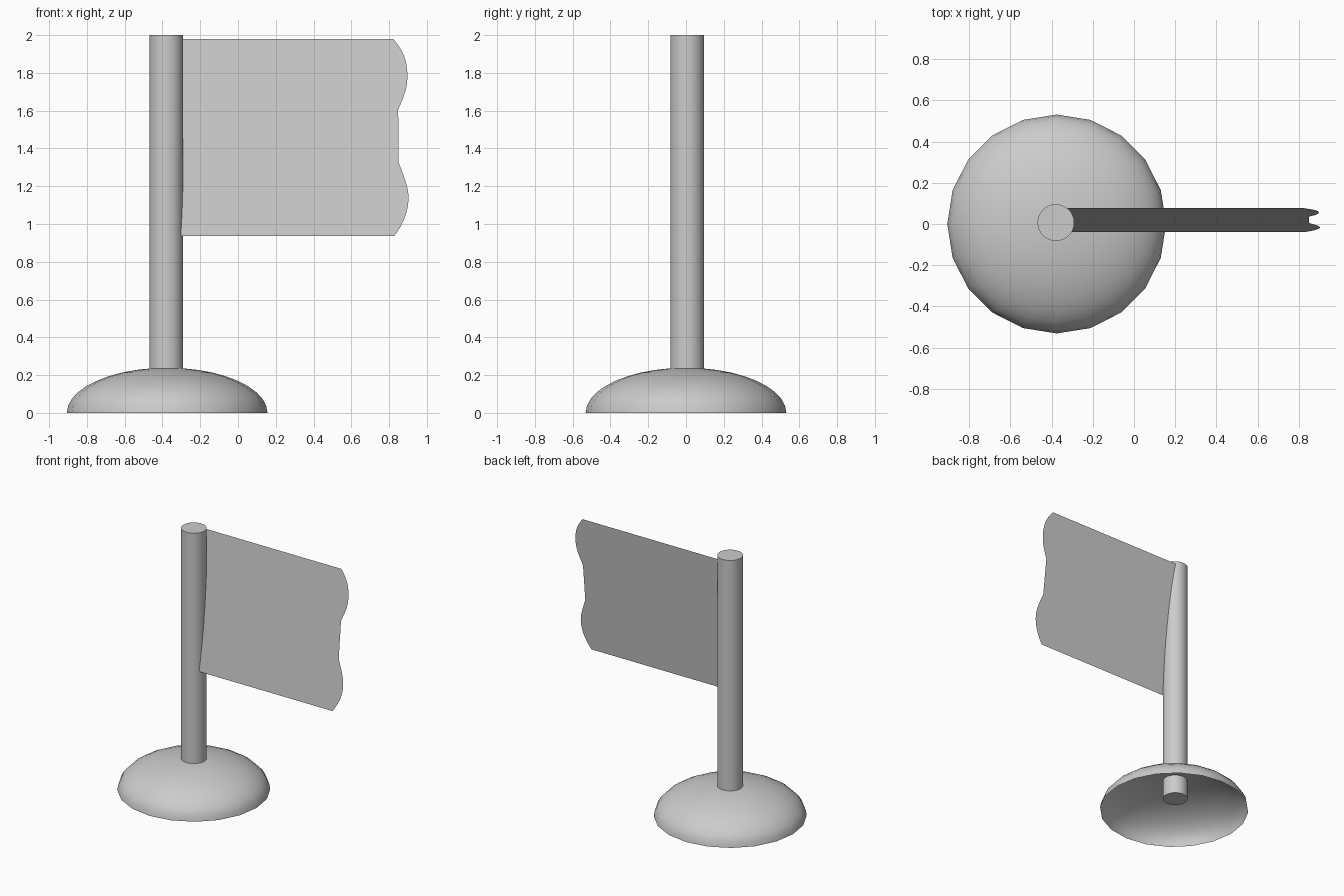
import bpy, bmesh, math
from mathutils import Vector
from mathutils.geometry import interpolate_bezier

if "Cube" in bpy.data.objects:
    bpy.data.objects.remove(bpy.data.objects["Cube"])


def make_object(name, bm, smooth=False):
    mesh = bpy.data.meshes.new(name)
    bm.to_mesh(mesh)
    bm.free()
    obj = bpy.data.objects.new(name, mesh)
    bpy.context.collection.objects.link(obj)
    if smooth:
        bpy.context.view_layer.objects.active = obj
        obj.select_set(True)
        bpy.ops.object.shade_smooth_by_angle(angle=math.radians(40))
        obj.select_set(False)
    return obj


# Base: open half of a flattened 20-sided sphere
bm = bmesh.new()
bmesh.ops.create_uvsphere(bm, u_segments=20, v_segments=20, radius=1)
bmesh.ops.delete(bm, geom=[v for v in bm.verts if v.co.z < -0.01], context='VERTS')
bmesh.ops.scale(bm, verts=bm.verts, vec=(0.531, 0.531, 0.239))
base = make_object("base", bm, smooth=True)
base.location = (-0.375, 0, 0)

# Pole: pokes through the dome and ends inside it
bottom, top = 0.09, 2.0
bm = bmesh.new()
bmesh.ops.create_cone(bm, cap_ends=True, segments=48, radius1=0.089, radius2=0.089,
                      depth=top - bottom)
pole = make_object("pole", bm, smooth=True)
pole.location = (-0.379, 0.007, (top + bottom) / 2)

# Flag: flat single sheet, leaning slightly back, wavy outer edge
z_top, z_low = 1.98, 0.937
# (x, z) of each wave knot and its (x, z) tangent handle
knots = [((0.823, z_top), (0.045, -0.06)),
         ((0.897, 1.775), (0, -0.11)),
         ((0.813, 1.475), (0, -0.10)),
         ((0.903, 1.145), (0, -0.09)),
         ((0.828, z_low), (-0.04, -0.055))]
edge = []
for (a, ha), (b, hb) in zip(knots, knots[1:]):
    a, ha, b, hb = map(Vector, (a, ha, b, hb))
    pts = interpolate_bezier(a, a + ha, b - hb, b, 10)
    edge += pts if not edge else pts[1:]


def lean(z):
    return -0.039 + (z - z_low) / (z_top - z_low) * 0.116


bm = bmesh.new()
outline = [(-0.36, z_low)] + [(p[0], p[1]) for p in reversed(edge)] + [(-0.36, z_top)]
bm.faces.new([bm.verts.new((x, lean(z), z)) for x, z in outline])
bmesh.ops.triangulate(bm, faces=bm.faces[:])
make_object("flag", bm)
